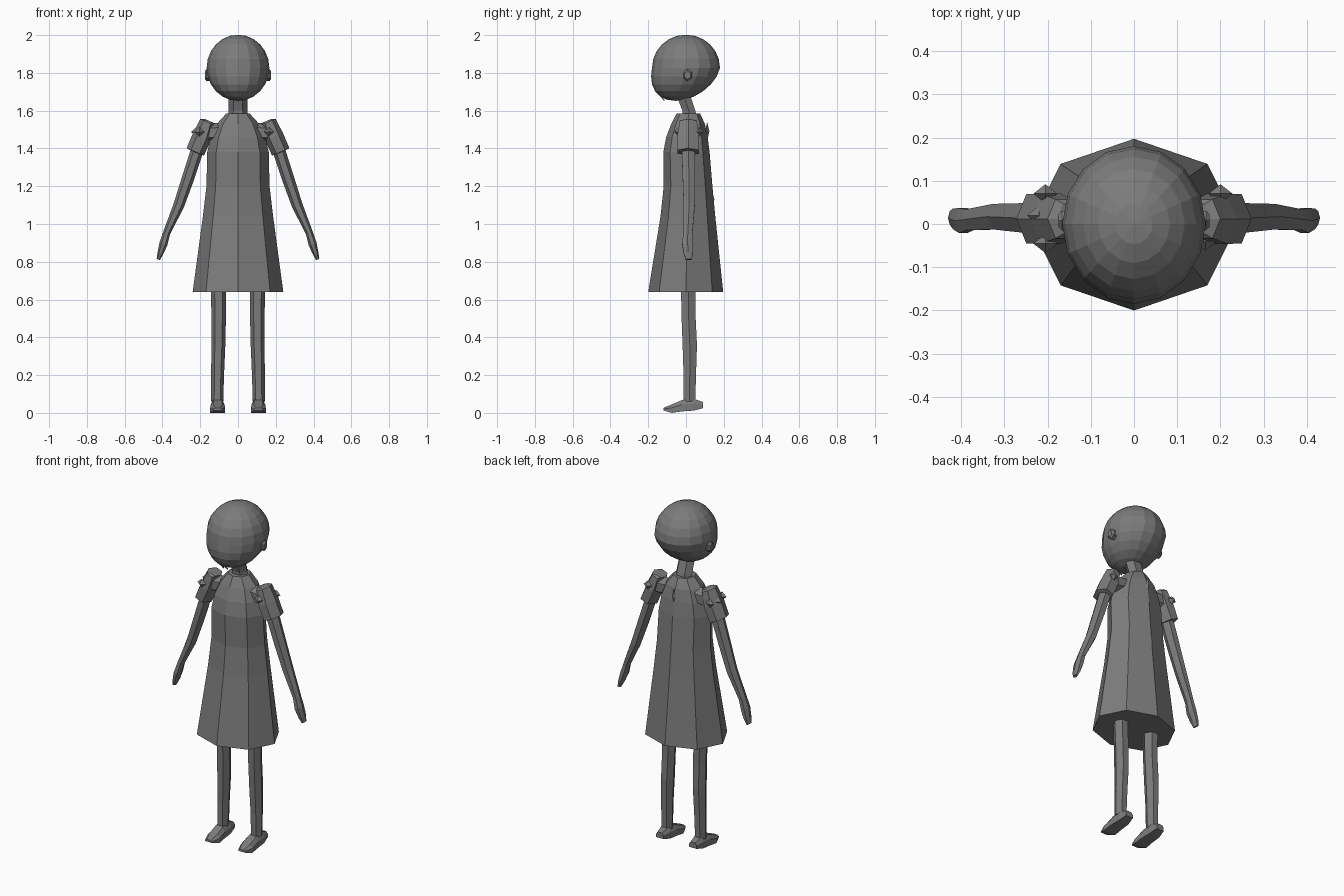
import bpy, bmesh, math
from mathutils import Vector

if "Cube" in bpy.data.objects:
    bpy.data.objects.remove(bpy.data.objects["Cube"])

grey = bpy.data.materials.new("mid grey")
grey.diffuse_color = (0.2, 0.2, 0.2, 1)
grey.use_nodes = True
grey.node_tree.nodes["Principled BSDF"].inputs["Base Color"].default_value = grey.diffuse_color


def finish(bm, name):
    bmesh.ops.recalc_face_normals(bm, faces=bm.faces)
    me = bpy.data.meshes.new(name)
    bm.to_mesh(me)
    bm.free()
    me.materials.append(grey)
    ob = bpy.data.objects.new(name, me)
    bpy.context.collection.objects.link(ob)
    return ob


def loft(name, rings):
    """Closed skin through rings of points."""
    bm = bmesh.new()
    loops = [[bm.verts.new(p) for p in ring] for ring in rings]
    n = len(loops[0])
    for a, b in zip(loops, loops[1:]):
        for i in range(n):
            j = (i + 1) % n
            bm.faces.new((a[i], a[j], b[j], b[i]))
    bm.faces.new(loops[0])
    bm.faces.new(loops[-1])
    return finish(bm, name)


def ring(c, rx, ry, n, u=Vector((1, 0, 0)), v=Vector((0, 1, 0)), turn=0.0):
    return [Vector(c) + u * rx * math.cos(2 * math.pi * i / n + turn)
            + v * ry * math.sin(2 * math.pi * i / n + turn) for i in range(n)]


def diamond(name, c, r):
    """Small octahedral stud."""
    bm = bmesh.new()
    c = Vector(c)
    for sx in (-1, 1):
        for sy in (-1, 1):
            for sz in (-1, 1):
                bm.faces.new([bm.verts.new(c + Vector(p)) for p in
                              ((sx * r[0], 0, 0), (0, sy * r[1], 0), (0, 0, sz * r[2]))])
    bmesh.ops.remove_doubles(bm, verts=bm.verts, dist=1e-5)
    return finish(bm, name)


# Dress: eight-sided flare (z, half width, front y, back y)
dress = [(0.64, .24, -.20, .197), (1.04, .186, -.135, .155), (1.20, .167, -.118, .14),
         (1.38, .163, -.12, .125), (1.46, .145, -.105, .115), (1.53, .112, -.078, .10),
         (1.585, .062, -.05, .075)]
loft("dress", [ring((0, (f + b) / 2, z), w, (b - f) / 2, 8) for z, w, f, b in dress])

# Neck, leaning forward
loft("neck", [ring((0, .022, 1.54), .055, .045, 6), ring((0, .015, 1.60), .05, .04, 6),
              ring((0, -.02, 1.70), .05, .042, 6)])

# Head: sphere with its lower half pulled toward the chin
bm = bmesh.new()
bmesh.ops.create_uvsphere(bm, u_segments=16, v_segments=12, radius=1)
for v in bm.verts:
    x, y, z = v.co
    t = max(0.0, -z)
    v.co = (x * .166, y * .18 - .055 * t ** 1.2, 1.827 + z * .175)
finish(bm, "head")

# Mouth: two slim strips under the face
for s in (-1, 1):
    loft("mouth_strip", [[(s * .012 + dx, y + dy, z) for dx, dy in
                          ((-.003, -.004), (.003, -.004), (.003, .004), (-.003, .004))]
                         for y, z in ((-.164, 1.735), (-.145, 1.69), (-.115, 1.655))])

# Back fasteners along the spine ridge
for y, z in ((.138, 1.13), (.112, 1.49)):
    diamond("back_fastener", (0, y, z), (.012, .012, .05))

Y, Z = Vector((0, 1, 0)), Vector((0, 0, 1))
for s in (-1, 1):
    side = "left" if s > 0 else "right"
    across = Vector((s * .92, 0, .39))

    # Ear
    loft(side + "_ear", [ring((s * x, .008, 1.788), a, b, 6, Z, Y)
                         for x, a, b in ((.14, .032, .026), (.166, .032, .026), (.175, .022, .017))])

    # Puffed sleeve, with a narrow joint into the shoulder
    loft(side + "_sleeve", [ring((s * x, .012, z), a, b, 6, across, Y) for x, z, a, b in
                            ((.15, 1.545, .03, .04), (.163, 1.54, .04, .052),
                             (.192, 1.46, .051, .067), (.226, 1.382, .05, .066),
                             (.227, 1.38, .035, .04))])
    loft(side + "_shoulder", [ring((s * x, .015, z), a, b, 6, Z, Y) for x, z, a, b in
                              ((.06, 1.49, .05, .05), (.17, 1.48, .05, .048))])

    # Arm and hand: tapering six-sided limb
    loft(side + "_arm", [ring((s * x, y, z), a, b, 6, across, Y) for x, y, z, a, b in
                         ((.20, .012, 1.44, .034, .042), (.262, .015, 1.25, .033, .038),
                          (.313, .017, 1.10, .029, .034), (.379, .01, .95, .019, .028))])
    loft(side + "_hand", [ring((s * x, y, z), a, b, 6, across, Y) for x, y, z, a, b in
                          ((.377, .01, .955, .019, .027), (.395, .008, .895, .022, .033),
                           (.411, .012, .845, .016, .028), (.422, .014, .812, .009, .018))])

    # Leg: six-sided with a soft calf
    loft(side + "_leg", [ring((s * x, y, z), a, b, 6) for x, y, z, a, b in
                         ((.104, .012, .68, .041, .045), (.102, .014, .50, .038, .043),
                          (.104, .02, .36, .037, .044), (.108, .02, .20, .034, .038),
                          (.11, .018, .06, .032, .036))])

    # Foot: wedge from heel to toe (y, half width, bottom, top)
    foot = [(.09, .024, .025, .058), (.04, .034, .012, .075), (-.02, .037, .008, .068),
            (-.075, .039, 0, .045), (-.12, .022, .013, .026)]
    loft(side + "_foot", [[(s * (.108 + k * w), y, z) for k, z in
                           ((-1, b), (1, b), (1, b + .6 * (t - b)), (.6, t), (-.6, t),
                            (-1, b + .6 * (t - b)))] for y, w, b, t in foot])

# Studs on the sleeves
for x, y in ((-.22, .02), (-.205, -.045), (.165, -.04), (-.205, .07), (.2, .07)):
    diamond("sleeve_stud", (x, y, 1.488), (.028, .022, .025))
